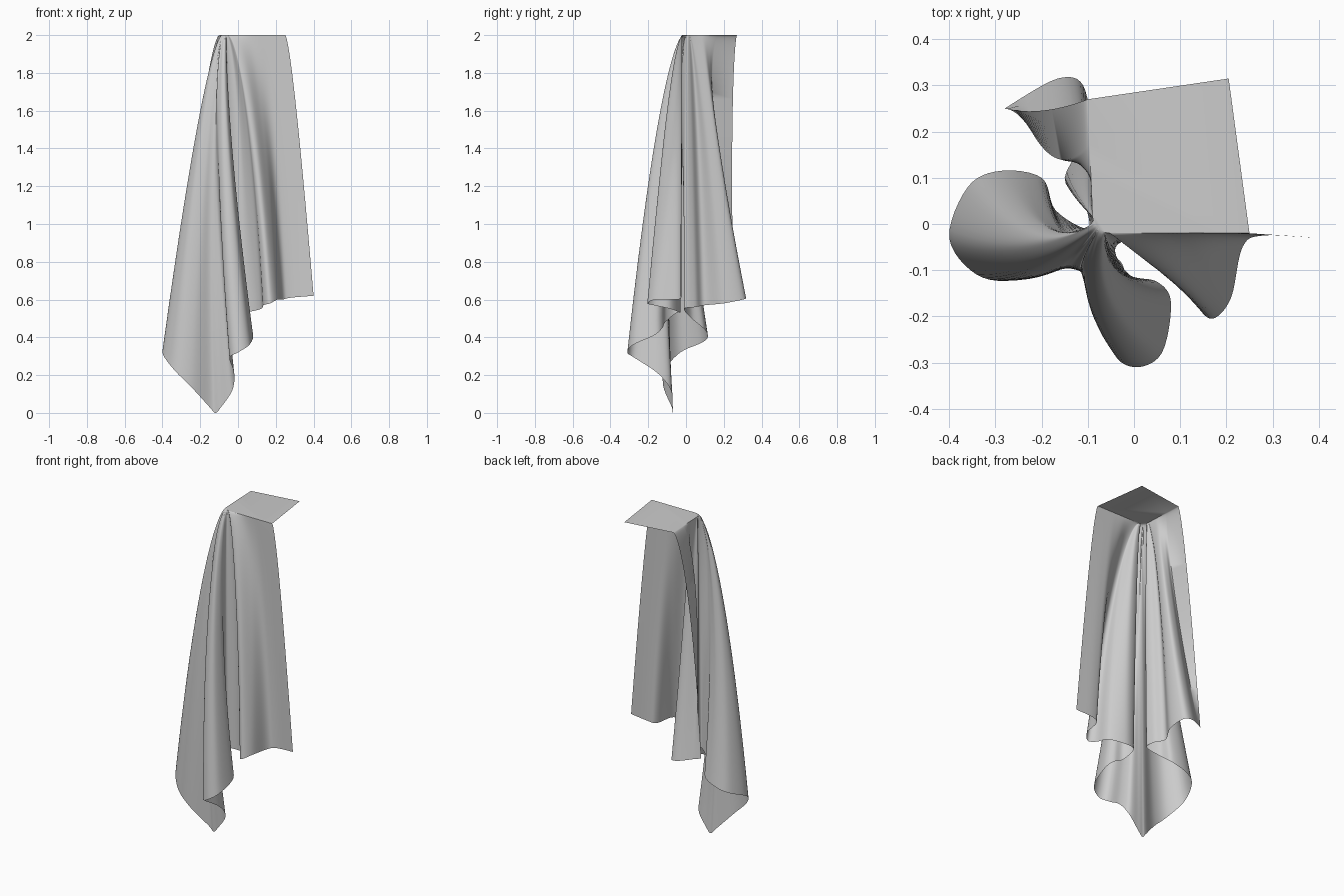
import bpy
import bmesh
import math
from mathutils import Vector

cube = bpy.data.objects.get("Cube")
if cube:
    bpy.data.objects.remove(cube, do_unlink=True)

TOP = 2.0
ROWS = 36
STEPS = 6
FLARE = .65
MID = .4  # share of the drop at which the upper contour lies

# Hem of the cloth, from the free front edge round the corner to the back edge
HEM = [Vector(p) for p in (
    (.4, -.03, .62), (.28, -.025, .61), (.235, -.05, .6), (.21, -.16, .6),
    (.17, -.205, .58), (.135, -.17, .57), (.12, -.08, .55), (.03, -.03, .53),
    (-.04, -.05, .53), (-.01, -.11, .48), (.05, -.125, .45), (.08, -.17, .41),
    (.06, -.28, .36), (0, -.31, .32), (-.045, -.27, .29), (-.02, -.15, .21),
    (-.03, -.08, .12), (-.09, -.07, .03), (-.12, -.07, 0), (-.15, -.075, .03),
    (-.25, -.12, .14), (-.34, -.11, .23), (-.4, -.03, .32), (-.36, .08, .37),
    (-.29, .115, .4), (-.2, .1, .44), (-.17, .03, .5), (-.1, -.01, .55),
    (-.11, .05, .56), (-.15, .1, .57), (-.1, .2, .58), (-.11, .3, .6),
    (-.165, .315, .61), (-.265, .26, .63), (-.28, .25, .63))]

# Contour of the same folds higher up
WAIST = [Vector((x, y, 0)) for x, y in (
    (.325, -.025), (.23, -.022), (.18, -.03), (.14, -.07),
    (.1, -.115), (.07, -.115), (.055, -.08), (.01, -.03),
    (-.05, -.04), (-.045, -.08), (-.03, -.11), (-.03, -.14),
    (-.045, -.175), (-.075, -.18), (-.1, -.16), (-.105, -.13),
    (-.11, -.11), (-.12, -.1), (-.135, -.095), (-.15, -.095),
    (-.18, -.1), (-.225, -.09), (-.248, -.05), (-.235, -.015),
    (-.2, 0), (-.165, -.01), (-.135, -.02), (-.09, -.005),
    (-.1, .03), (-.13, .065), (-.1, .115), (-.1, .165),
    (-.14, .17), (-.19, .155), (-.205, .245))]

# Table edge that the cloth hangs over
FRONT_END = Vector((.25, -.02, TOP))
FRONT_IN = Vector((-.05, -.02, TOP))
LEFT_IN = Vector((-.09, .02, TOP))
LEFT_END = Vector((-.1, .27, TOP))
BACK_CORNER = Vector((.205, .315, TOP))
BEND_CENTRE = Vector((-.05, .02, TOP))
BEND_RADIUS = .04


def smooth_path(points, steps):
    """Catmull-Rom curve through the points."""
    ends = [points[0] * 2 - points[1]] + points + [points[-1] * 2 - points[-2]]
    path = []
    for a, b, c, d in zip(ends, ends[1:], ends[2:], ends[3:]):
        for k in range(steps):
            t = k / steps
            path.append((b * 2 + (c - a) * t + (a * 2 - b * 5 + c * 4 - d) * t * t
                         + (b * 3 - a - c * 3 + d) * t ** 3) / 2)
    return path[:-steps] + [points[-1]]


def edge_point(start, total):
    """Point of the table edge above a given length along the upper contour."""
    front = (FRONT_IN - FRONT_END).length
    left = (LEFT_END - LEFT_IN).length
    if start < front:
        return FRONT_END.lerp(FRONT_IN, start / front)
    if total - start < left:
        return LEFT_END.lerp(LEFT_IN, (total - start) / left)
    turn = (start - front) / (total - front - left) * math.pi / 2
    return BEND_CENTRE - Vector((math.sin(turn), math.cos(turn), 0)) * BEND_RADIUS


def hang(edge, waist, hem, t):
    """Point at a share t of the drop, on a curve through edge, waist and hem."""
    s, m = t ** FLARE, MID ** FLARE
    point = (edge * ((s - m) * (s - 1) / m)
             + waist * (s * (1 - s) / (m * (1 - m)))
             + hem * (s * (s - m) / (1 - m)))
    point.z = edge.z + (hem.z - edge.z) * t
    return point


# Hanging folds
hem_path = smooth_path(HEM, STEPS)
waist_path = smooth_path(WAIST, STEPS)
lengths = [0.0]
for p, q in zip(waist_path, waist_path[1:]):
    lengths.append(lengths[-1] + (q - p).length)

bm = bmesh.new()
columns = []
for waist, hem, start in zip(waist_path, hem_path, lengths):
    edge = edge_point(start, lengths[-1])
    columns.append([bm.verts.new(hang(edge, waist, hem, (j / ROWS) ** 1.6))
                    for j in range(ROWS + 1)])
for left, right in zip(columns, columns[1:]):
    for j in range(ROWS):
        bm.faces.new((left[j], left[j + 1], right[j + 1], right[j]))

# Flat part lying on top
bm.faces.new([c[0] for c in columns] + [bm.verts.new(BACK_CORNER)])
bmesh.ops.recalc_face_normals(bm, faces=bm.faces)
top_face = max(bm.faces, key=lambda f: len(f.verts))
if top_face.normal.z < 0:
    bmesh.ops.reverse_faces(bm, faces=bm.faces)

mesh = bpy.data.meshes.new("draped_cloth")
bm.to_mesh(mesh)
bm.free()
cloth = bpy.data.objects.new("draped_cloth", mesh)
bpy.context.collection.objects.link(cloth)

# Plain grey fabric
fabric = bpy.data.materials.new("grey_fabric")
fabric.use_nodes = True
grey = (.6, .6, .6, 1)
fabric.diffuse_color = grey
fabric.node_tree.nodes["Principled BSDF"].inputs["Base Color"].default_value = grey
mesh.materials.append(fabric)

bpy.ops.object.select_all(action="DESELECT")
cloth.select_set(True)
bpy.context.view_layer.objects.active = cloth
bpy.ops.object.shade_smooth_by_angle(angle=math.radians(60))
